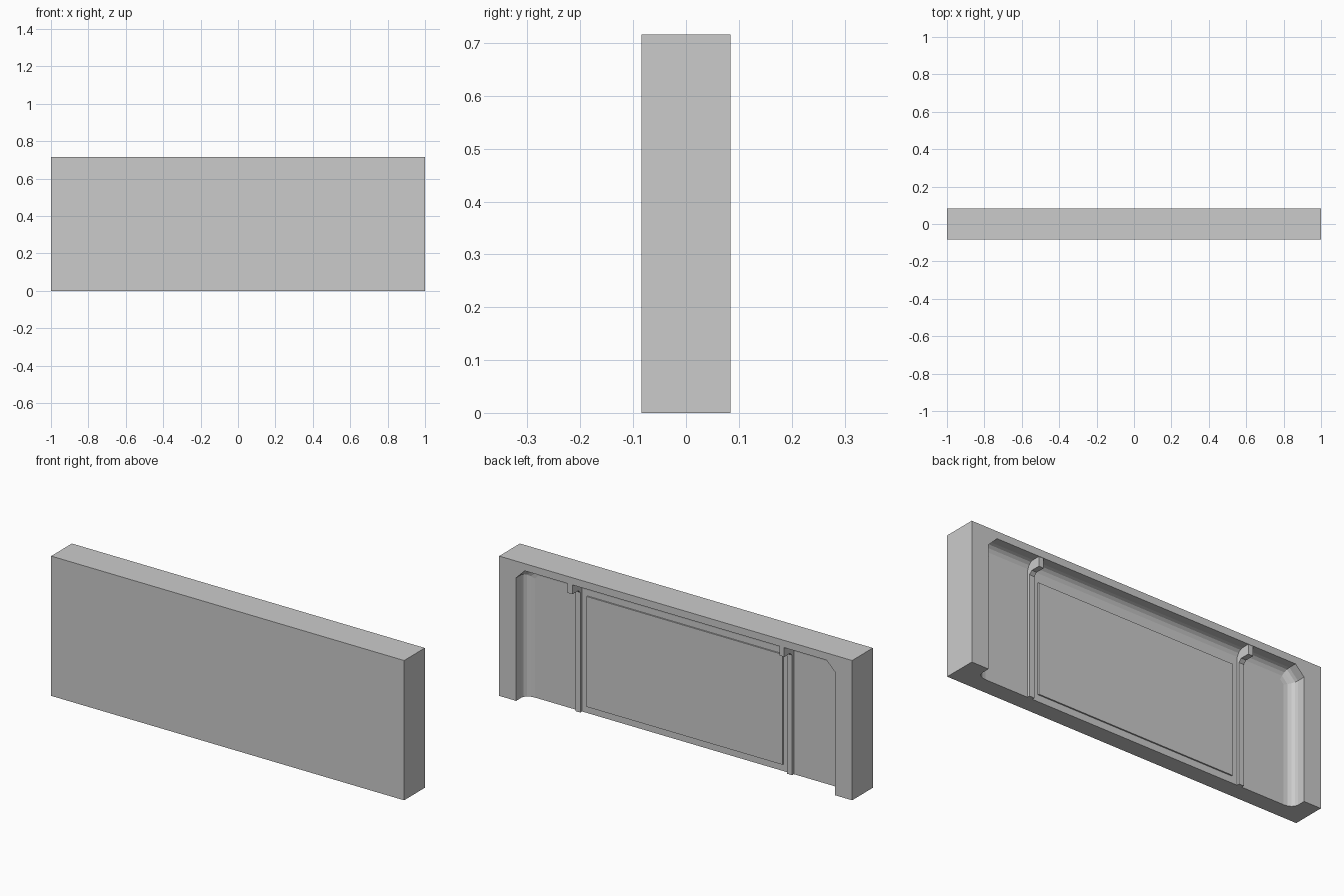
import bpy, bmesh, math

if "Cube" in bpy.data.objects:
    bpy.data.objects.remove(bpy.data.objects["Cube"])

BACK, FRONT, TOP = 0.084, -0.084, 0.716


def add_mesh(name, bm):
    bmesh.ops.recalc_face_normals(bm, faces=bm.faces)
    me = bpy.data.meshes.new(name)
    bm.to_mesh(me)
    bm.free()
    ob = bpy.data.objects.new(name, me)
    bpy.context.collection.objects.link(ob)
    return ob


def loft(name, rings):
    """Skin closed rings of equal length and cap both ends."""
    bm = bmesh.new()
    loops = [[bm.verts.new(p) for p in ring] for ring in rings]
    for a, b in zip(loops, loops[1:]):
        n = len(a)
        for i in range(n):
            j = (i + 1) % n
            bm.faces.new((a[i], a[j], b[j], b[i]))
    bm.faces.new(loops[0])
    bm.faces.new(loops[-1])
    return add_mesh(name, bm)


def box(name, x0, x1, y0, y1, z0, z1):
    return loft(name, [[(x0, y, z0), (x1, y, z0), (x1, y, z1), (x0, y, z1)]
                       for y in (y0, y1)])


# main slab
slab = box("slab", -1, 1, FRONT, BACK, 0, TOP)


# recess outline: open at the bottom, clipped upper corners
def outline(inset, depth):
    w, h, c = 0.904 - inset, 0.679 - inset, 0.049 - 0.586 * inset
    y = BACK - depth
    return [(-w, y, -0.1), (w, y, -0.1), (w, y, h - c),
            (w - c, y, h), (c - w, y, h), (-w, y, h - c)]


# recess cutter: straight wall, then a coved transition to the floor
steps = [(0, -0.05), (0, 0.042)]
for k in range(1, 5):
    a = math.pi / 2 * k / 4
    steps.append((0.05 * (1 - math.cos(a)), 0.042 + 0.038 * math.sin(a)))
cutter = loft("recess_cutter", [outline(i, d) for i, d in steps])
cutter.hide_render = True

mod = slab.modifiers.new("recess", "BOOLEAN")
mod.operation = "DIFFERENCE"
mod.solver = "EXACT"
mod.object = cutter
bpy.context.view_layer.objects.active = slab
bpy.ops.object.modifier_apply(modifier=mod.name)
bpy.data.objects.remove(cutter)

# upright ribs that hook out to the back face at the top
rib_profile = [(0.066, 0), (0.066, 0.615), (0.05, 0.63), (0.002, 0.63),
               (0.002, 0.679), (0.085, 0.679), (0.085, 0)]
for side, x in (("left", -0.6), ("right", 0.6)):
    loft("rib_" + side, [[(x + dx, BACK - d, z) for d, z in rib_profile]
                         for dx in (-0.014, 0.014)])

# thin raised panel between the ribs
box("centre_panel", -0.555, 0.555, BACK - 0.085, BACK - 0.073, 0.035, 0.6)
